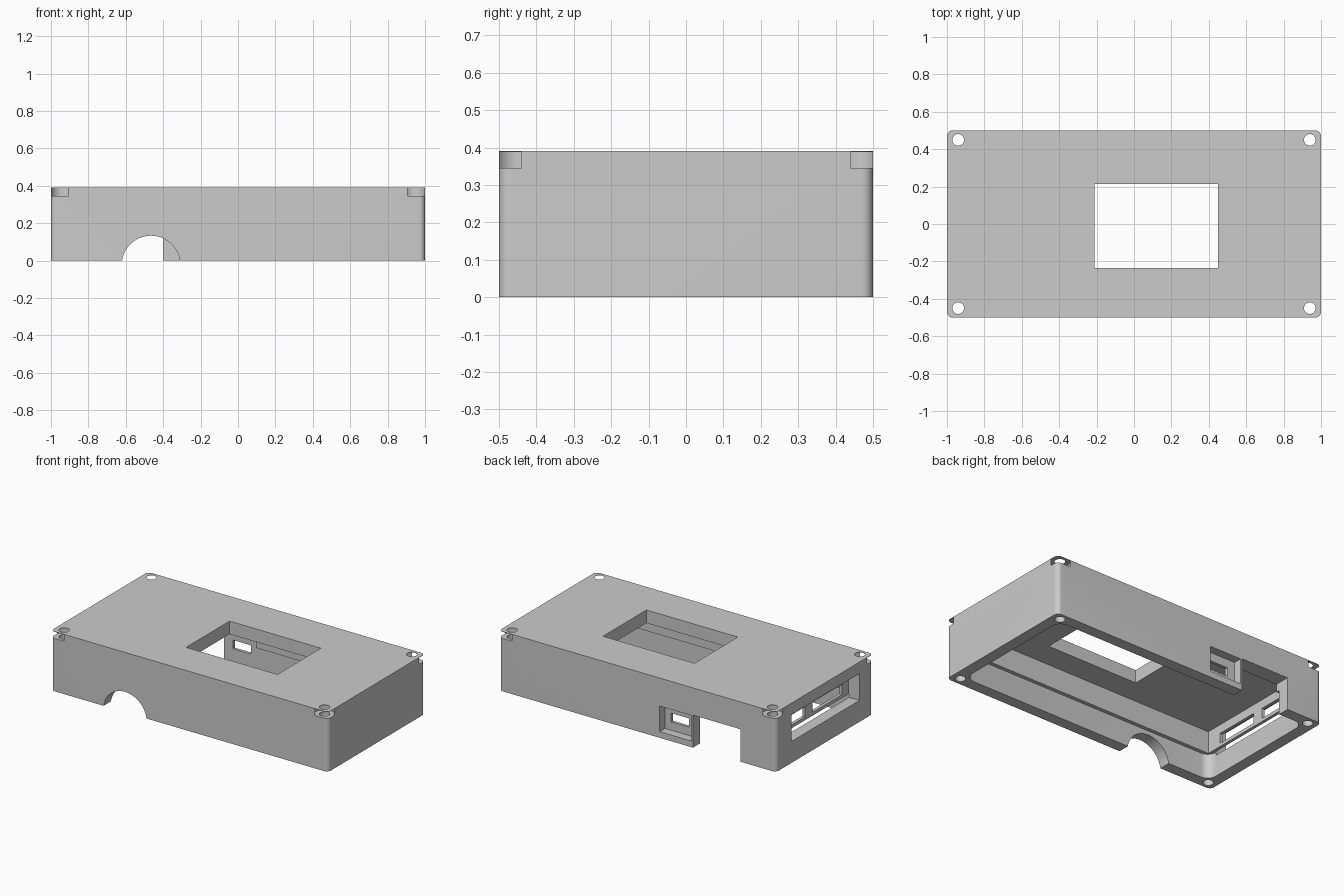
import bpy
import bmesh
import math
from mathutils import Matrix

old = bpy.data.objects.get("Cube")
if old:
    bpy.data.objects.remove(old, do_unlink=True)

grey = bpy.data.materials.new("case_grey")
grey.use_nodes = True
COLOUR = (0.6, 0.6, 0.6, 1)
grey.diffuse_color = COLOUR
for node in grey.node_tree.nodes:
    if node.type == "BSDF_PRINCIPLED":
        node.inputs["Base Color"].default_value = COLOUR


def finish(name, bm):
    mesh = bpy.data.meshes.new(name)
    bm.to_mesh(mesh)
    bm.free()
    mesh.materials.append(grey)
    obj = bpy.data.objects.new(name, mesh)
    bpy.context.collection.objects.link(obj)
    return obj


def box(name, xs, ys, zs, corner=0):
    """Box from ranges, with optional rounded upright edges."""
    bm = bmesh.new()
    bmesh.ops.create_cube(bm, size=1)
    for v in bm.verts:
        v.co = [lo + (c + 0.5) * (hi - lo) for c, (lo, hi) in zip(v.co, (xs, ys, zs))]
    if corner:
        upright = [e for e in bm.edges if abs(e.verts[0].co.z - e.verts[1].co.z) > 0.01]
        bmesh.ops.bevel(bm, geom=upright, offset=corner, segments=8, profile=0.5,
                        affect="EDGES")
    return finish(name, bm)


def cylinder(name, centre, radius, depth, along_y=False):
    bm = bmesh.new()
    matrix = Matrix.Translation(centre)
    if along_y:
        matrix = matrix @ Matrix.Rotation(math.pi / 2, 4, "X")
    bmesh.ops.create_cone(bm, cap_ends=True, segments=48, radius1=radius,
                          radius2=radius, depth=depth, matrix=matrix)
    return finish(name, bm)


def combine(target, tool):
    """Subtract the tool and discard it."""
    tool.hide_render = True
    mod = target.modifiers.new("cut", "BOOLEAN")
    mod.operation = "DIFFERENCE"
    mod.solver = "EXACT"
    mod.object = tool
    bpy.context.view_layer.objects.active = target
    bpy.ops.object.modifier_apply(modifier=mod.name)
    bpy.data.objects.remove(tool, do_unlink=True)


# Outer shell
case = box("case_shell", (-1, 1), (-0.5, 0.5), (0, 0.39), corner=0.03)

cuts = [
    # Stepped cavity open at the bottom
    box("lower_cavity", (-0.925, 0.925), (-0.425, 0.425), (-0.1, 0.16), corner=0.06),
    box("upper_cavity", (-0.9, 0.9), (-0.4, 0.4), (-0.1, 0.305)),
    # Display window
    box("window", (-0.21, 0.45), (-0.235, 0.213), (0.2, 0.5)),
    # Wide recess and two ports in the end wall
    box("end_recess", (-1.1, -0.92), (-0.36, 0.34), (0.14, 0.315)),
    box("long_port", (-1.1, -0.8), (-0.295, 0.01), (0.182, 0.248)),
    box("short_port", (-1.1, -0.8), (0.085, 0.29), (0.182, 0.248)),
    # Rear bay behind a thin plate, and the open notch beside the plate
    box("rear_bay", (-0.745, -0.15), (0.3, 0.426), (-0.1, 0.212)),
    box("rear_notch", (-0.745, -0.4), (0.3, 0.6), (-0.1, 0.212)),
    # Pocket and port in the plate
    box("rear_pocket", (-0.39, -0.16), (0.445, 0.6), (0.04, 0.207)),
    box("rear_port", (-0.335, -0.205), (0.3, 0.6), (0.095, 0.152)),
    # Arched cable opening in the front wall
    cylinder("front_arch", (-0.465, -0.46, -0.024), 0.157, 0.2, along_y=True),
]
# Screw holes, with nut pockets open at the corners under a thin top skin
for sx in (-1, 1):
    for sy in (-1, 1):
        x, y = sx * 0.94, sy * 0.45
        cuts.append(cylinder("nut_pocket", (x, y, 0.3665), 0.061, 0.043))
        cuts.append(box("corner_opening", sorted((x, sx * 1.1)), sorted((y, sy * 0.6)),
                        (0.345, 0.388)))
        cuts.append(cylinder("screw_hole", (x, y, 0.2), 0.031, 0.6))
for tool in cuts:
    combine(case, tool)

bpy.ops.object.select_all(action="DESELECT")
case.select_set(True)
bpy.context.view_layer.objects.active = case
bpy.ops.object.shade_smooth_by_angle(angle=math.radians(30))
